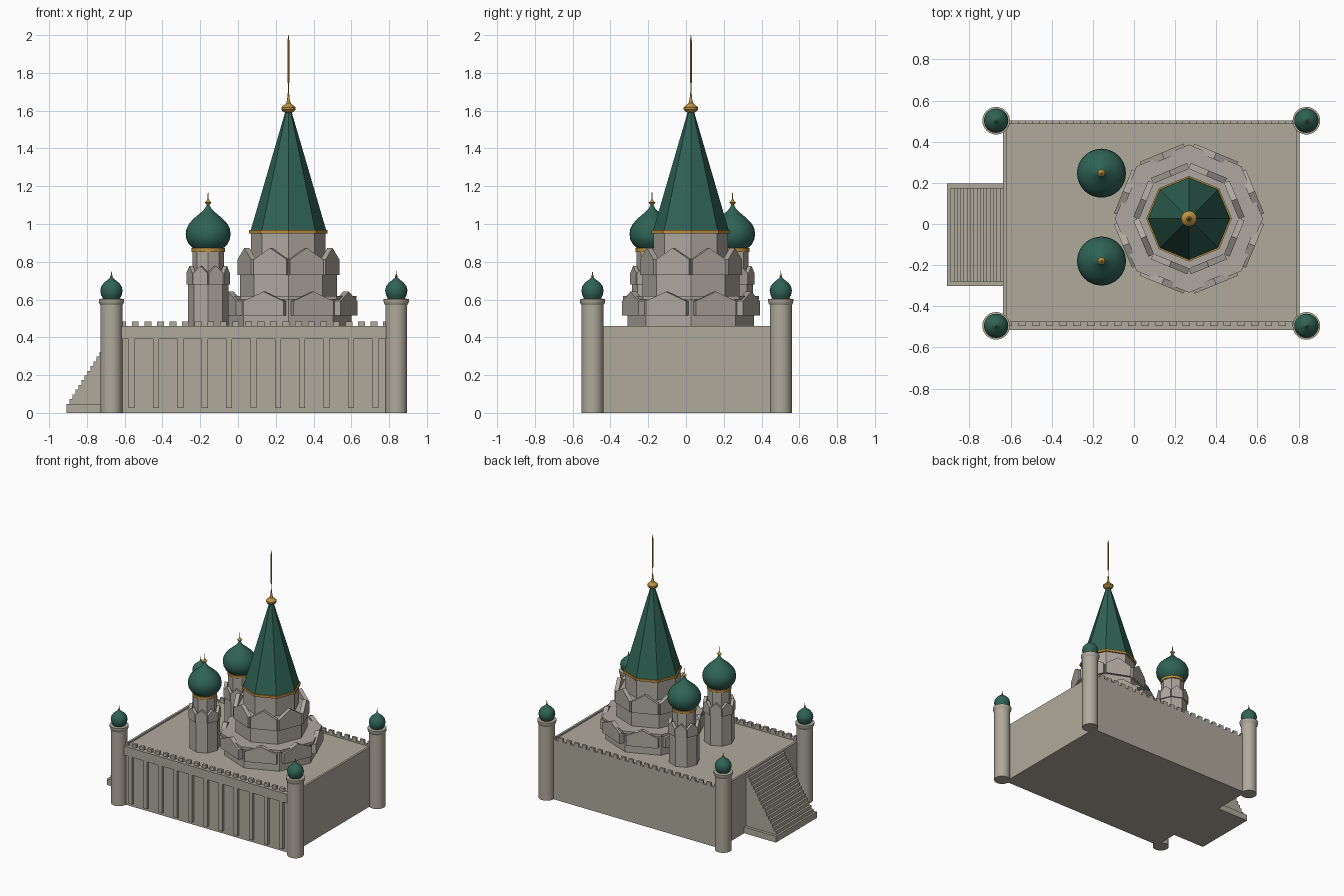
import bpy, bmesh, math
from mathutils import Matrix, Vector

cube = bpy.data.objects.get("Cube")
if cube:
    bpy.data.objects.remove(cube)


def material(name, rgb):
    m = bpy.data.materials.new(name)
    m.use_nodes = True
    m.diffuse_color = (*rgb, 1)
    m.node_tree.nodes["Principled BSDF"].inputs["Base Color"].default_value = (*rgb, 1)
    return m


STONE = material("warm stone", (0.43, 0.40, 0.33))
PALE = material("grey stone", (0.42, 0.39, 0.345))
GREEN = material("green roof", (0.028, 0.125, 0.088))
GOLD = material("gold", (0.50, 0.28, 0.05))


def finish(name, bm, mat, smooth=False):
    bmesh.ops.recalc_face_normals(bm, faces=bm.faces)
    mesh = bpy.data.meshes.new(name)
    bm.to_mesh(mesh)
    bm.free()
    mesh.materials.append(mat)
    ob = bpy.data.objects.new(name, mesh)
    bpy.context.collection.objects.link(ob)
    if smooth:
        bpy.ops.object.select_all(action='DESELECT')
        ob.select_set(True)
        bpy.context.view_layer.objects.active = ob
        bpy.ops.object.shade_smooth_by_angle(angle=math.radians(30))
    return ob


def add_box(bm, x0, x1, y0, y1, z0, z1):
    size = Matrix.Diagonal((x1 - x0, y1 - y0, z1 - z0, 1))
    mid = Matrix.Translation(((x0 + x1) / 2, (y0 + y1) / 2, (z0 + z1) / 2))
    bmesh.ops.create_cube(bm, size=1, matrix=mid @ size)


def boxes(name, mat, items):
    bm = bmesh.new()
    for item in items:
        add_box(bm, *item)
    return finish(name, bm, mat)


def lathe(name, mat, centre, profile, sides=32):
    """Closed turned solid; corners of an eight-sided one lie on the axes."""
    bm = bmesh.new()
    rings = []
    for r, z in profile:
        rings.append([bm.verts.new((centre[0] + r * math.cos(a), centre[1] + r * math.sin(a), z))
                      for a in (math.tau * i / sides for i in range(sides))])
    for low, high in zip(rings, rings[1:]):
        for i in range(sides):
            j = (i + 1) % sides
            bm.faces.new((low[i], low[j], high[j], high[i]))
    bm.faces.new(rings[0])
    bm.faces.new(rings[-1])
    return finish(name, bm, mat, sides > 8)


def gables(name, centre, dist, depth, width, z_base, z_eave, z_peak):
    """Ring of eight pointed plates, one on each face of a tier."""
    bm = bmesh.new()
    w = width / 2
    outline = [(-w, z_base), (w, z_base), (w, z_eave), (0, z_peak), (-w, z_eave)]
    for k in range(8):
        a = math.tau * (k + 0.5) / 8
        out = Vector((math.cos(a), math.sin(a), 0))
        side = Vector((-math.sin(a), math.cos(a), 0))
        base = Vector((*centre, 0))
        face = bm.faces.new([bm.verts.new(base + out * dist + side * s + Vector((0, 0, z)))
                             for s, z in outline])
        ext = bmesh.ops.extrude_face_region(bm, geom=[face], use_keep_orig=True)
        moved = [v for v in ext["geom"] if isinstance(v, bmesh.types.BMVert)]
        bmesh.ops.translate(bm, verts=moved, vec=-out * depth)
    return finish(name, bm, PALE)


# Walled platform with a low rim
L, R, F, B = -0.636, 0.804, -0.495, 0.502
boxes("platform", STONE, [(L, R, F, B, 0, 0.448)])
boxes("platform_rim", STONE, [
    (L, L + 0.016, F, B, 0.44, 0.46), (R - 0.016, R, F, B, 0.44, 0.46),
    (L, R, B - 0.017, B, 0.44, 0.46), (L, R, F, F + 0.022, 0.44, 0.46)])

# Front cornice and pilasters
boxes("front_cornice", STONE, [(L, R, -0.515, F + 0.01, 0.39, 0.46)])
boxes("front_pilasters", STONE, [
    (x - 0.016, x + 0.016, -0.515, F + 0.01, 0.025, 0.395)
    for x in (-0.563 + 0.129 * i for i in range(11))])

# Battlements along front and back
teeth = [-0.61 + 0.0665 * i for i in range(22)]
for name, y0, y1 in (("front_battlements", F, F + 0.022), ("back_battlements", B - 0.017, B)):
    boxes(name, STONE, [(x - 0.018, x + 0.018, y0, y1, 0.455, 0.485) for x in teeth])

# Side stairway on a plinth
boxes("stair_plinth", STONE, [(-0.908, L + 0.01, -0.302, 0.198, 0, 0.048)])
STEPS = 16
bm = bmesh.new()
run, rise = 0.256 / STEPS, 0.4 / STEPS
outline = [(L + 0.005, 0.04), (-0.892, 0.04)]
for i in range(STEPS):
    x = -0.892 + run * i
    outline += [(x, 0.048 + rise * (i + 1)), (x + run, 0.048 + rise * (i + 1))]
face = bm.faces.new([bm.verts.new((x, -0.28, z)) for x, z in outline])
ext = bmesh.ops.extrude_face_region(bm, geom=[face], use_keep_orig=True)
bmesh.ops.translate(bm, vec=(0, 0.455, 0),
                    verts=[v for v in ext["geom"] if isinstance(v, bmesh.types.BMVert)])
finish("stair_steps", bm, STONE)

# Four round corner towers
for x, sx in ((-0.67, "right"), (0.838, "left")):
    for y, sy in ((-0.495, "front"), (0.502, "back")):
        tag = f"{sy}_{sx}_tower"
        lathe(tag, STONE, (x, y), [(0.058, 0), (0.058, 0.57), (0.064, 0.58), (0.067, 0.59),
                                   (0.067, 0.603), (0.045, 0.605)])
        lathe(tag + "_dome", GREEN, (x, y), [
            (0.042, 0.602), (0.054, 0.622), (0.059, 0.648), (0.054, 0.67),
            (0.040, 0.689), (0.022, 0.703), (0.009, 0.714), (0.004, 0.722)], 24)
        lathe(tag + "_finial", GOLD, (x, y), [
            (0.003, 0.715), (0.007, 0.724), (0.003, 0.731), (0.001, 0.75)], 8)

# Two domed turrets
for y, tag in ((-0.18, "front_turret"), (0.247, "back_turret")):
    c = (-0.158, y)
    lathe(tag + "_body", PALE, c, [(0.107, 0.44), (0.107, 0.735), (0.08, 0.74)], 8)
    gables(tag + "_gables", c, 0.108, 0.022, 0.082, 0.68, 0.74, 0.778)
    lathe(tag + "_drum", PALE, c, [(0.083, 0.73), (0.083, 0.86)], 8)
    lathe(tag + "_collar", GOLD, c, [(0.088, 0.853), (0.088, 0.872)], 16)
    lathe(tag + "_dome", GREEN, c, [
        (0.078, 0.87), (0.101, 0.892), (0.115, 0.918), (0.119, 0.948), (0.115, 0.974),
        (0.102, 1.0), (0.081, 1.024), (0.057, 1.045), (0.034, 1.064), (0.017, 1.082),
        (0.007, 1.102)])
    lathe(tag + "_finial", GOLD, c, [
        (0.007, 1.09), (0.008, 1.103), (0.018, 1.113), (0.008, 1.123), (0.003, 1.132),
        (0.002, 1.168)], 12)

# Great tent-roofed tower in three eight-sided tiers
c = (0.267, 0.026)
lathe("lower_tier", PALE, c, [(0.335, 0.44), (0.335, 0.602)], 8)
lathe("lower_tier_cornice", PALE, c, [(0.36, 0.6), (0.36, 0.62)], 8)
gables("lower_gables", c, 0.347, 0.034, 0.23, 0.515, 0.592, 0.642)
lathe("middle_tier", PALE, c, [(0.256, 0.61), (0.256, 0.81)], 8)
gables("middle_gables", c, 0.253, 0.03, 0.19, 0.73, 0.812, 0.873)
lathe("upper_drum", PALE, c, [(0.197, 0.8), (0.197, 0.955)], 8)
lathe("eaves_band", GOLD, c, [(0.208, 0.95), (0.208, 0.968)], 8)
lathe("tent_roof", GREEN, c, [(0.2, 0.966), (0.012, 1.61)], 8)
lathe("roof_ball", GOLD, c, [
    (0.014, 1.588), (0.03, 1.596), (0.038, 1.606), (0.038, 1.617), (0.026, 1.628),
    (0.012, 1.64), (0.007, 1.66), (0.003, 1.7)], 16)
lathe("spire", GOLD, c, [
    (0.003, 1.68), (0.002, 1.74), (0.006, 1.755), (0.006, 1.96), (0.001, 2.0)], 8)
